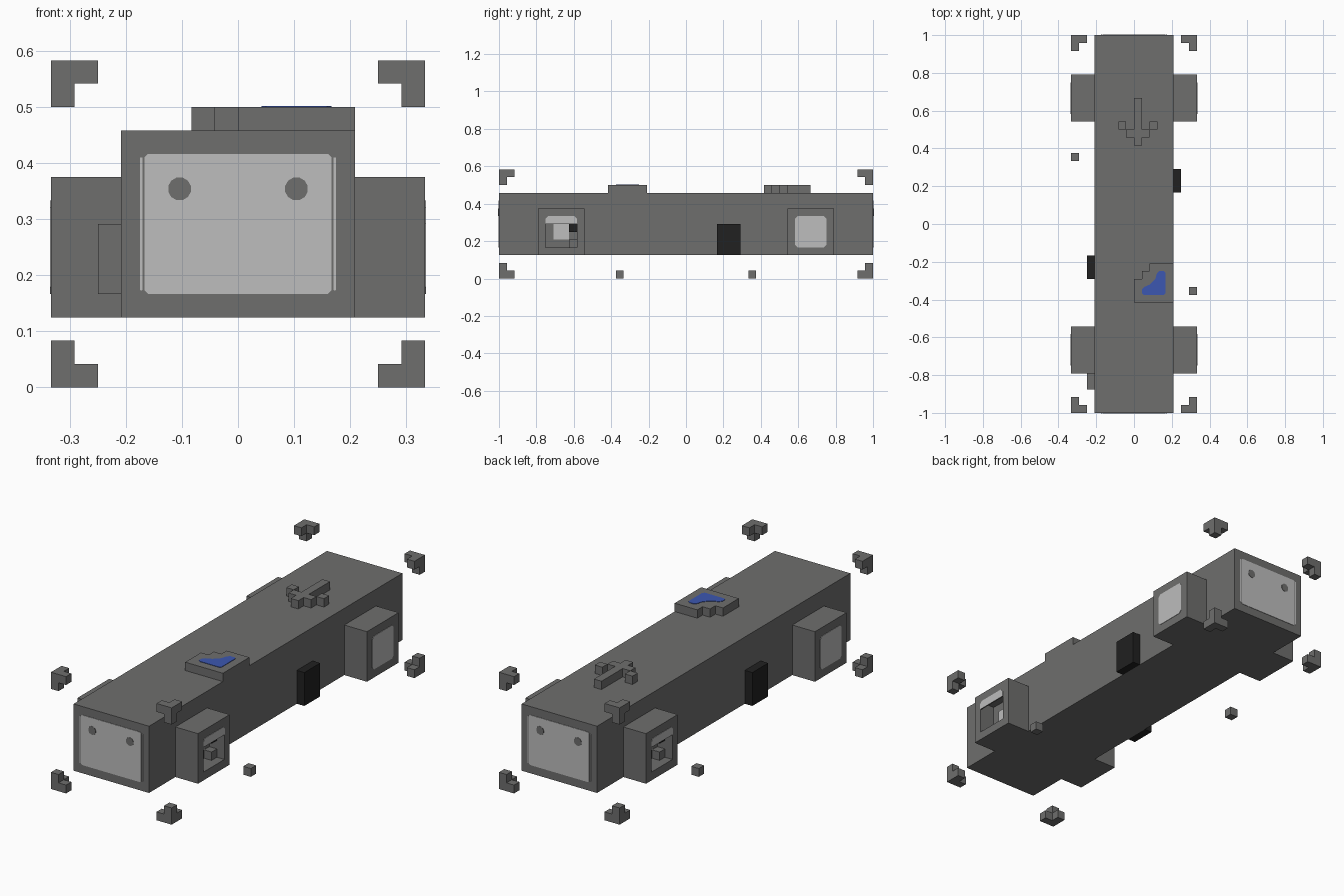
import bpy, bmesh, math
from mathutils import Vector

cube = bpy.data.objects.get("Cube")
if cube:
    bpy.data.objects.remove(cube, do_unlink=True)

U = 1 / 24          # one block of the model
T = 0.05            # painted plate thickness, in blocks


def material(name, rgb):
    m = bpy.data.materials.new(name)
    m.use_nodes = True
    m.diffuse_color = (*rgb, 1)
    m.node_tree.nodes["Principled BSDF"].inputs["Base Color"].default_value = (*rgb, 1)
    return m


GRAY = material("mid_gray", (0.157, 0.157, 0.154))
LIGHT = material("light_gray", (0.51, 0.51, 0.51))
BLACK = material("near_black", (0.015, 0.015, 0.015))
BLUE = material("blue", (0.045, 0.095, 0.44))


def finish(name, bm, mat):
    bmesh.ops.recalc_face_normals(bm, faces=bm.faces)
    bmesh.ops.scale(bm, vec=(U, U, U), verts=bm.verts)
    me = bpy.data.meshes.new(name)
    bm.to_mesh(me)
    bm.free()
    me.materials.append(mat)
    ob = bpy.data.objects.new(name, me)
    bpy.context.collection.objects.link(ob)
    return ob


def block(bm, lo, hi):
    lo, hi = Vector(lo), Vector(hi)
    verts = bmesh.ops.create_cube(bm, size=1)["verts"]
    for v in verts:
        v.co = (lo + hi) / 2 + v.co * (hi - lo)


def spin(bm, s):
    """Half turn about the vertical axis when s is -1."""
    for v in bm.verts:
        v.co.x *= s
        v.co.y *= s


def box(name, lo, hi, mat, s=1):
    bm = bmesh.new()
    block(bm, lo, hi)
    spin(bm, s)
    return finish(name, bm, mat)


def prism(name, pts, place, depth, mat, s=1):
    """Extruded outline; place maps (across, up, out) to a position."""
    bm = bmesh.new()
    rings = [[bm.verts.new(place(a, b, d)) for a, b in pts] for d in (0, depth)]
    for r in rings:
        bm.faces.new(r)
    for i in range(len(pts)):
        j = (i + 1) % len(pts)
        bm.faces.new((rings[0][i], rings[0][j], rings[1][j], rings[1][i]))
    spin(bm, s)
    return finish(name, bm, mat)


def clipped(a0, b0, a1, b1, c, low=True):
    """Rectangle with clipped corners."""
    k = c if low else 0
    pts = [(a0 + k, b0), (a1 - k, b0)]
    pts += [(a1, b0 + k)] if k else []
    pts += [(a1, b1 - c), (a1 - c, b1), (a0 + c, b1), (a0, b1 - c)]
    pts += [(a0, b0 + k)] if k else []
    return pts


def disc(a, b, r, n=12):
    return [(a + r * math.cos(2 * math.pi * (i + .5) / n),
             b + r * math.sin(2 * math.pi * (i + .5) / n)) for i in range(n)]


def on_end(a, b, d):
    return (a, -24 - d, b)


def on_pod(a, b, d):
    return (8 + d, a, b)


# main body
box("body", (-5, -24, 3), (5, 24, 11), GRAY)

for s, tag in ((1, "front"), (-1, "back")):
    # end panel with side strips and two round marks
    prism(tag + "_panel", clipped(-4, 4, 4, 10, .15), on_end, T, LIGHT, s)
    for x in (-4.2, 4.08):
        prism(tag + "_panel_strip", clipped(x, 4.15, x + .12, 9.85, .03), on_end, T, LIGHT, s)
    for x in (-2.5, 2.5):
        prism(tag + "_mark", disc(x, 8.5, .5), on_end, T * 2, GRAY, s)

    # closed side pod with a light window
    box(tag + "_closed_pod", (5, 13, 3), (8, 19, 9), GRAY, s)
    prism(tag + "_window", clipped(14, 4, 18, 8, .3), on_pod, T, LIGHT, s)

    # open side pod, hollowed from its outer face
    bm = bmesh.new()
    block(bm, (5, -19, 3), (8, -13, 9))
    bm.normal_update()
    outer = max(bm.faces, key=lambda f: f.calc_center_median().x)
    bmesh.ops.inset_region(bm, faces=[outer], thickness=1, use_even_offset=True)
    hole = bmesh.ops.extrude_discrete_faces(bm, faces=[outer])["faces"][0]
    bmesh.ops.translate(bm, vec=(-2, 0, 0), verts=hole.verts)
    spin(bm, s)
    finish(tag + "_open_pod", bm, GRAY)

    # half raised shutter and the blocks inside the opening
    prism(tag + "_shutter", clipped(-18, 7, -14, 8, .3, low=False), on_pod, T, LIGHT, s)
    box(tag + "_shutter_core", (7.9, -18, 7), (8, -14, 8), GRAY, s)
    box(tag + "_inner_light", (6, -17, 5), (6.1, -15, 7), LIGHT, s)
    box(tag + "_inner_dark", (6, -15, 6), (7, -14, 7), BLACK, s)
    box(tag + "_inner_step", (6, -15, 4), (7, -14, 5), GRAY, s)

    # dark door and loose ground cube
    box(tag + "_side_door", (5, 4, 3), (6, 7, 7), BLACK, s)
    box(tag + "_ground_cube", (7, -9, 0), (8, -8, 1), GRAY, s)

# small plate beside the front pod
box("side_plate", (-6, -21, 4), (-5, -19, 7), GRAY)

# corner brackets, each a corner block with three arms
for sx in (-1, 1):
    for sy in (-1, 1):
        for sz in (-1, 1):
            bm = bmesh.new()
            for dx, dy, dz in ((0, 0, 0), (1, 0, 0), (0, 1, 0), (0, 0, 1)):
                c = Vector((sx * (7.5 - dx), sy * (23.5 - dy), 7 + sz * (6.5 - dz)))
                h = Vector((.5, .5, .5))
                block(bm, c - h, c + h)
            finish("corner_bracket", bm, GRAY)

# arrow on the roof
box("arrow_shaft", (0, 10, 11), (1, 16, 12), GRAY)
for x, y in ((-2, 12), (-1, 11), (1, 11), (2, 12)):
    box("arrow_head", (x, y, 11), (x + 1, y + 1, 12), GRAY)

# stepped roof plate with its blue patch
steps = [(0, -10), (5, -10), (5, -5), (2, -5), (2, -6), (1, -6), (1, -7), (0, -7)]
prism("roof_plate", steps, lambda a, b, d: (a, b, 11 + d), 1, GRAY)
patch = [(1.2, -9), (3.8, -9), (4, -8.8), (4, -6.2), (3.8, -6), (3.2, -6),
         (2.9, -6.3), (2.7, -7), (2, -7.7), (1.3, -8), (1, -8.3), (1, -8.8)]
prism("blue_patch", patch, lambda a, b, d: (a, b, 12 + d), T, BLUE)
